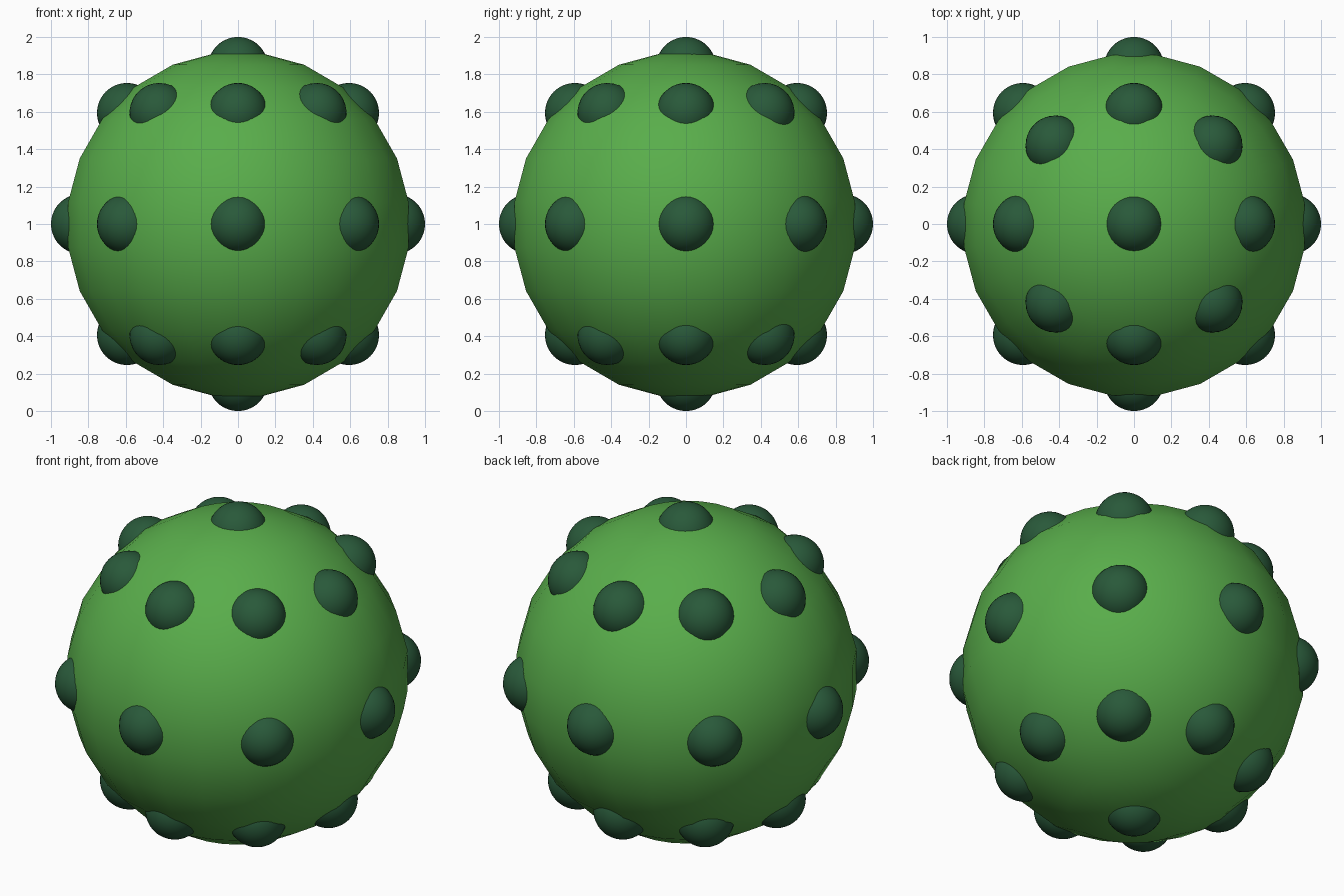
import bpy, bmesh
from math import sin, cos, pi, radians
from mathutils import Vector, Matrix

if "Cube" in bpy.data.objects:
    bpy.data.objects.remove(bpy.data.objects["Cube"])


def material(name, color):
    m = bpy.data.materials.new(name)
    m.diffuse_color = color
    m.use_nodes = True
    m.node_tree.nodes["Principled BSDF"].inputs["Base Color"].default_value = m.diffuse_color
    return m


def finish(bm, name, mat):
    bmesh.ops.recalc_face_normals(bm, faces=bm.faces)
    for f in bm.faces:
        f.smooth = True
    me = bpy.data.meshes.new(name)
    bm.to_mesh(me)
    bm.free()
    me.materials.append(mat)
    ob = bpy.data.objects.new(name, me)
    bpy.context.collection.objects.link(ob)
    return ob


green = material("light_green", (0.10, 0.42, 0.07, 1))
dark = material("dark_green", (0.022, 0.10, 0.042, 1))

# Main ball: 24-sided, facets centred on the axes (flat caps top and bottom)
R, N = 0.926, 24
step = 2 * pi / N
bm = bmesh.new()
rings = []
for i in range(N // 2):
    t = (i + 0.5) * step
    rings.append([bm.verts.new((R * sin(t) * cos((j + 0.5) * step),
                                R * sin(t) * sin((j + 0.5) * step),
                                R * cos(t))) for j in range(N)])
for a, b in zip(rings, rings[1:]):
    for j in range(N):
        k = (j + 1) % N
        bm.faces.new((a[j], a[k], b[k], b[j]))
bm.faces.new(rings[0])
bm.faces.new(rings[-1])
ball = finish(bm, "ball", green)
ball.location = (0.002, -0.007, 0.996)

# Round bumps: three rows of eight plus one at each pole
D, r = 0.84, 0.16
dirs = [Vector((0, 0, 1)), Vector((0, 0, -1))]
for lat in (-45, 0, 45):
    for k in range(8):
        e, a = radians(lat), radians(45 * k)
        dirs.append(Vector((cos(e) * cos(a), cos(e) * sin(a), sin(e))))
bm = bmesh.new()
for d in dirs:
    pos = Matrix.Translation(d * D + Vector((0, 0, 1)))
    rot = d.to_track_quat('Z', 'Y').to_matrix().to_4x4()
    bmesh.ops.create_uvsphere(bm, u_segments=32, v_segments=20, radius=r, matrix=pos @ rot)
finish(bm, "bumps", dark)
